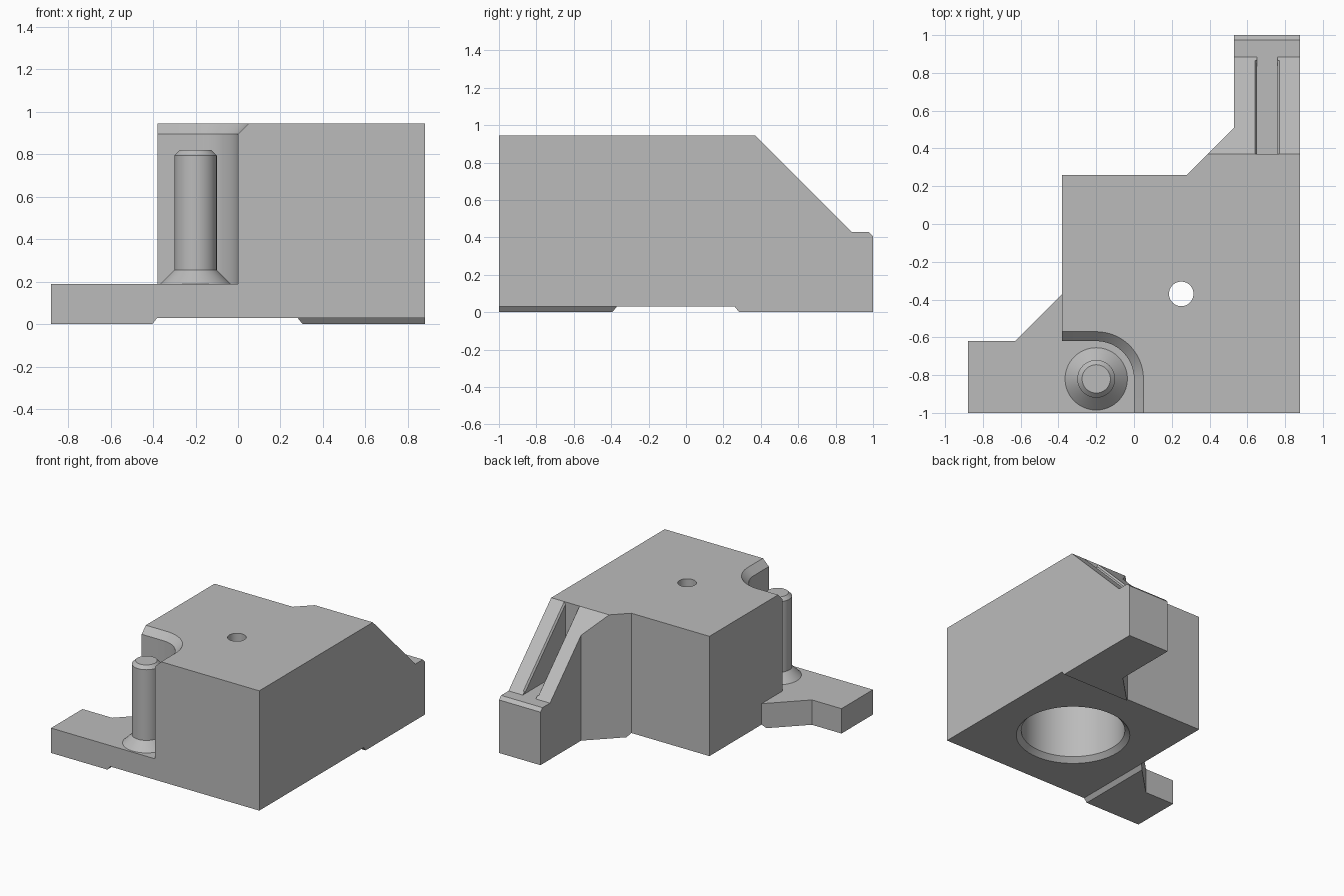
import bpy, bmesh, math

cube = bpy.data.objects.get("Cube")
if cube:
    bpy.data.objects.remove(cube, do_unlink=True)

GREY = (0.5, 0.5, 0.5, 1)
mat = bpy.data.materials.new("plain_grey")
mat.use_nodes = True
mat.diffuse_color = GREY
mat.node_tree.nodes["Principled BSDF"].inputs["Base Color"].default_value = GREY


def loft(name, rings):
    """Closed solid through rings that have equal point counts."""
    bm = bmesh.new()
    loops = [[bm.verts.new(p) for p in ring] for ring in rings]
    n = len(loops[0])
    for a, b in zip(loops, loops[1:]):
        for i in range(n):
            j = (i + 1) % n
            bm.faces.new((a[i], a[j], b[j], b[i]))
    bm.faces.new(loops[0][::-1])
    bm.faces.new(loops[-1])
    bmesh.ops.recalc_face_normals(bm, faces=bm.faces)
    me = bpy.data.meshes.new(name)
    bm.to_mesh(me)
    bm.free()
    me.materials.append(mat)
    ob = bpy.data.objects.new(name, me)
    bpy.context.collection.objects.link(ob)
    return ob


def flat(points, z):
    return [(x, y, z) for x, y in points]


def prism(name, points, z0, z1):
    return loft(name, [flat(points, z0), flat(points, z1)])


def rect(x0, x1, y0, y1):
    return [(x0, y0), (x1, y0), (x1, y1), (x0, y1)]


def turned(name, cx, cy, profile, steps=64):
    """Round solid from (radius, height) pairs."""
    angles = [2 * math.pi * i / steps for i in range(steps)]
    return loft(name, [[(cx + r * math.cos(a), cy + r * math.sin(a), z) for a in angles]
                       for r, z in profile])


def activate(ob):
    bpy.ops.object.select_all(action='DESELECT')
    ob.select_set(True)
    bpy.context.view_layer.objects.active = ob


def cut(target, cutter):
    cutter.hide_render = True
    mod = target.modifiers.new("cut", 'BOOLEAN')
    mod.operation, mod.solver, mod.object = 'DIFFERENCE', 'EXACT', cutter
    activate(target)
    bpy.ops.object.modifier_apply(modifier=mod.name)
    bpy.data.objects.remove(cutter, do_unlink=True)


PX, PY = -0.2, -0.82       # post centre
BX, BY = 0.25, -0.37       # bore centre
TOP, FLOOR, LEDGE, SLOPE_Y = 0.945, 0.19, 0.43, 0.37

# Block with the side flange and rear arm
body = prism("bracket_body", [
    (-0.88, -1), (0.88, -1), (0.88, 1), (0.53, 1), (0.53, 0.51), (0.28, 0.26),
    (-0.38, 0.26), (-0.38, -0.37), (-0.63, -0.62), (-0.88, -0.62)], 0, TOP)


# Niche around the post, open over the flange
def niche_arc(r):
    return [(PX + r * math.cos(math.radians(a)), PY + r * math.sin(math.radians(a)))
            for a in range(0, 91, 6)]


cut(body, prism("niche_cutter", [(-1, -1.1), (0, -1.1)] + niche_arc(0.2) +
                [(-0.38, -0.62), (-0.38, -0.3), (-1, -0.3)], FLOOR, 1.1))


# Chamfer along the niche rim
def rim(r, z):
    return flat([(-0.6, -1.1), (PX + r, -1.1)] + niche_arc(r) + [(-0.6, PY + r)], z)


cut(body, loft("rim_cutter", [rim(0.2, 0.895), rim(0.3, 0.995)]))

# Sloped arm top, ledge and its small end chamfer
side = [(SLOPE_Y - 0.1, TOP + 0.1), (SLOPE_Y, TOP), (0.885, LEDGE), (0.975, LEDGE),
        (1, 0.405), (1.1, 0.305), (1.1, TOP + 0.1)]
cut(body, loft("slope_cutter", [[(x, y, z) for y, z in side] for x in (0, 1)]))

# Slot in the arm, with thin chamfers along the sloping edges
cut(body, prism("slot_cutter", rect(0.65, 0.76, SLOPE_Y, 0.9), LEDGE, 1.1))


def slot_edge(y):
    z = TOP - (y - SLOPE_Y)
    return [(0.705 + sx * w, y, z + dz) for sx, w, dz in
            ((-1, 0.055, -0.02), (1, 0.055, -0.02), (1, 0.065, 0),
             (1, 0.065, 0.1), (-1, 0.065, 0.1), (-1, 0.065, 0))]


cut(body, loft("slot_edge_cutter", [slot_edge(SLOPE_Y), slot_edge(0.865)]))

# Shallow relief underneath, leaving a foot on the flange and on the arm
cut(body, loft("relief_cutter", [
    flat(rect(-0.42, 2, -2, 0.30), -0.02), flat(rect(-0.38, 2, -2, 0.26), 0.03)]))

# Wide bore from below with a countersunk mouth, and a screw hole above
cut(body, turned("bore_cutter", BX, BY, [(0.44, -0.01), (0.365, 0.065), (0.365, 0.8)]))
cut(body, turned("hole_cutter", BX, BY, [(0.065, 0.5), (0.065, 1.1)], 48))

# Post with a flared foot and chamfered tip
post = turned("post", PX, PY, [(0.165, FLOOR - 0.002), (0.165, FLOOR), (0.1, 0.255),
                               (0.1, 0.795), (0.075, 0.82)])

for ob in (body, post):
    activate(ob)
    bpy.ops.object.shade_smooth_by_angle(angle=math.radians(30))
